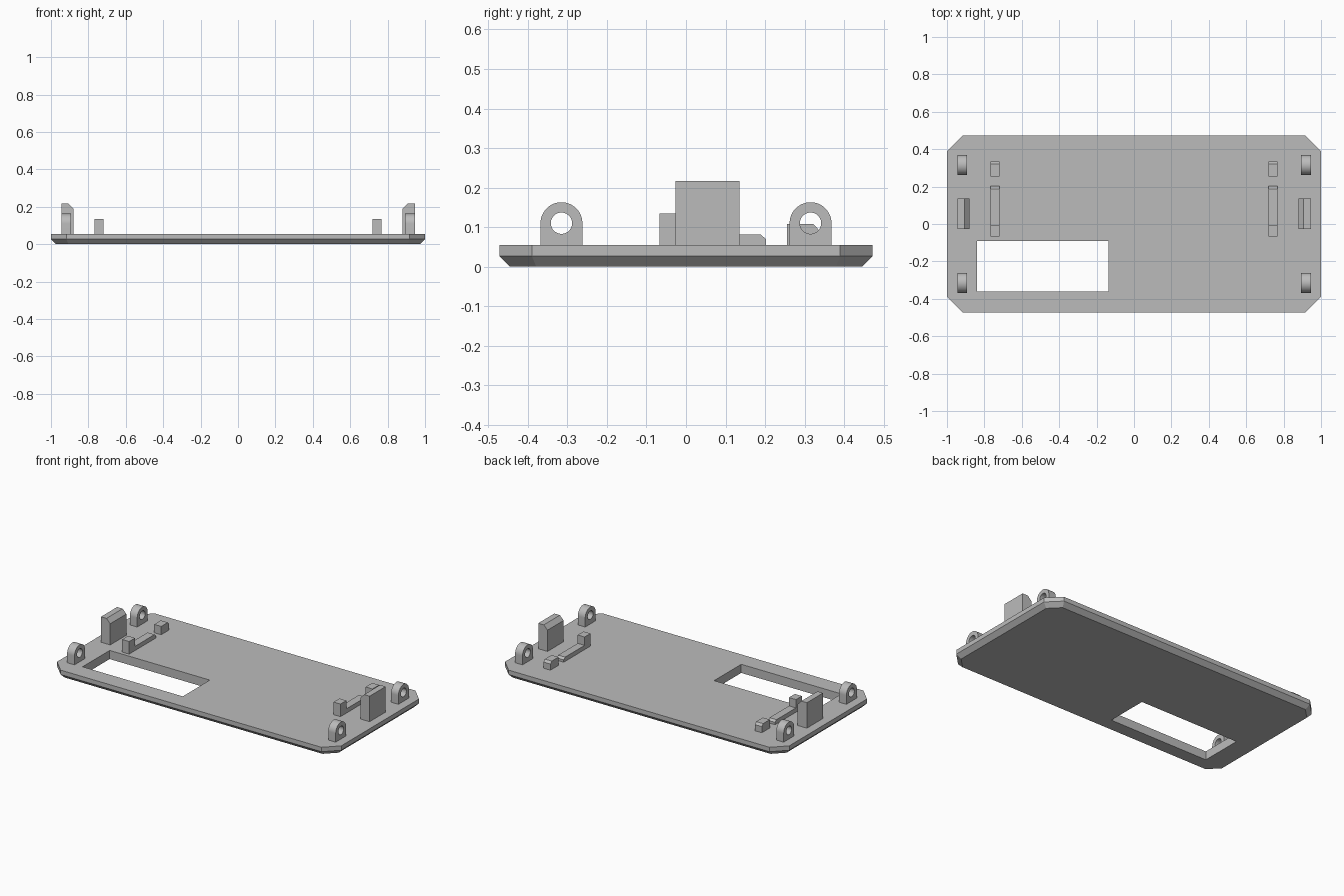
import bpy, bmesh, math
from mathutils import Vector

default = bpy.data.objects.get("Cube")
if default:
    bpy.data.objects.remove(default)

grey = bpy.data.materials.new("plain_grey")
grey.use_nodes = True
colour = (0.5, 0.5, 0.5, 1)
grey.diffuse_color = colour
grey.node_tree.nodes["Principled BSDF"].inputs["Base Color"].default_value = colour

TOP = 0.055  # upper surface of the plate


def finish(name, bm):
    bmesh.ops.recalc_face_normals(bm, faces=bm.faces)
    mesh = bpy.data.meshes.new(name)
    bm.to_mesh(mesh)
    bm.free()
    mesh.materials.append(grey)
    obj = bpy.data.objects.new(name, mesh)
    bpy.context.collection.objects.link(obj)
    return obj


def prism(name, points, place, depth):
    """Extrude a flat profile; place turns (a, b) into a 3D point."""
    bm = bmesh.new()
    face = bm.faces.new([bm.verts.new(place(a, b)) for a, b in points])
    grown = bmesh.ops.extrude_face_region(bm, geom=[face])["geom"]
    verts = [g for g in grown if isinstance(g, bmesh.types.BMVert)]
    bmesh.ops.translate(bm, verts=verts, vec=Vector(depth))
    return finish(name, bm)


def cut(obj, cutter):
    mod = obj.modifiers.new("cut", 'BOOLEAN')
    mod.operation, mod.solver, mod.object = 'DIFFERENCE', 'EXACT', cutter
    bpy.context.view_layer.objects.active = obj
    bpy.ops.object.modifier_apply(modifier=mod.name)
    bpy.data.objects.remove(cutter)


def side_prism(name, points, side, x0, x1):
    """Profile in y and z, spanning x0 to x1 on the given side."""
    return prism(name, points, lambda y, z: (side * x0, y, z), (side * (x1 - x0), 0, 0))


def octagon(x, y, c):
    quarter = [(x, y - c), (x - c, y)]
    upper = quarter + [(-a, b) for a, b in reversed(quarter)]
    return upper + [(-a, -b) for a, b in upper]


# Plate with clipped corners and a bevelled underside
bm = bmesh.new()
rings = []
for z, inset in ((0, 0.027), (0.027, 0), (TOP, 0)):
    points = octagon(1 - inset, 0.472 - inset, 0.082 - inset * 0.58)
    rings.append([bm.verts.new((x, y, z)) for x, y in points])
for low, high in zip(rings, rings[1:]):
    for i in range(len(low)):
        j = (i + 1) % len(low)
        bm.faces.new((low[i], low[j], high[j], high[i]))
bm.faces.new(rings[0])
bm.faces.new(rings[-1])
plate = finish("base_plate", bm)

# Rectangular window
window = [(-0.84, -0.362), (-0.135, -0.362), (-0.135, -0.09), (-0.84, -0.09)]
cut(plate, prism("window_cutter", window, lambda x, y: (x, y, -0.1), (0, 0, 0.3)))


def arc(y, z, r, start, end, steps):
    angles = [start + (end - start) * i / steps for i in range(steps + 1)]
    return [(y + r * math.cos(a), z + r * math.sin(a)) for a in angles]


for side, label in ((1, "left"), (-1, "right")):
    # Rounded lugs with a screw hole
    for y, end in ((-0.315, "front"), (0.315, "back")):
        outline = [(y - 0.053, TOP), (y + 0.053, TOP)] + arc(y, 0.11, 0.053, 0, math.pi, 24)
        lug = side_prism(f"{end}_{label}_lug", outline, side, 0.893, 0.945)
        hole = arc(y, 0.11, 0.027, 0, 2 * math.pi, 32)[:-1]
        cut(lug, side_prism("hole_cutter", hole, side, 0.8, 1.0))
        lug.data.shade_smooth()
        lug.data.set_sharp_from_angle(angle=math.radians(30))

    # Tall clip, bevelled on its inner top edge
    clip = [(0.945, TOP), (0.945, 0.217), (0.906, 0.217), (0.88, 0.19), (0.88, TOP)]
    prism(f"{label}_clip", clip, lambda x, z: (side * x, -0.027, z), (0, 0.162, 0))

    # Board rest: tall stop with a low ledge, in one stepped profile
    rest = [(-0.067, TOP), (-0.067, 0.135), (-0.008, 0.135), (-0.008, 0.082),
            (0.188, 0.082), (0.202, 0.07), (0.202, TOP)]
    side_prism(f"{label}_board_rest", rest, side, 0.719, 0.768)

    # Separate back stop with a bevelled end
    stop = [(0.255, TOP), (0.255, 0.108), (0.322, 0.108), (0.335, 0.094), (0.335, TOP)]
    side_prism(f"{label}_back_stop", stop, side, 0.719, 0.768)
